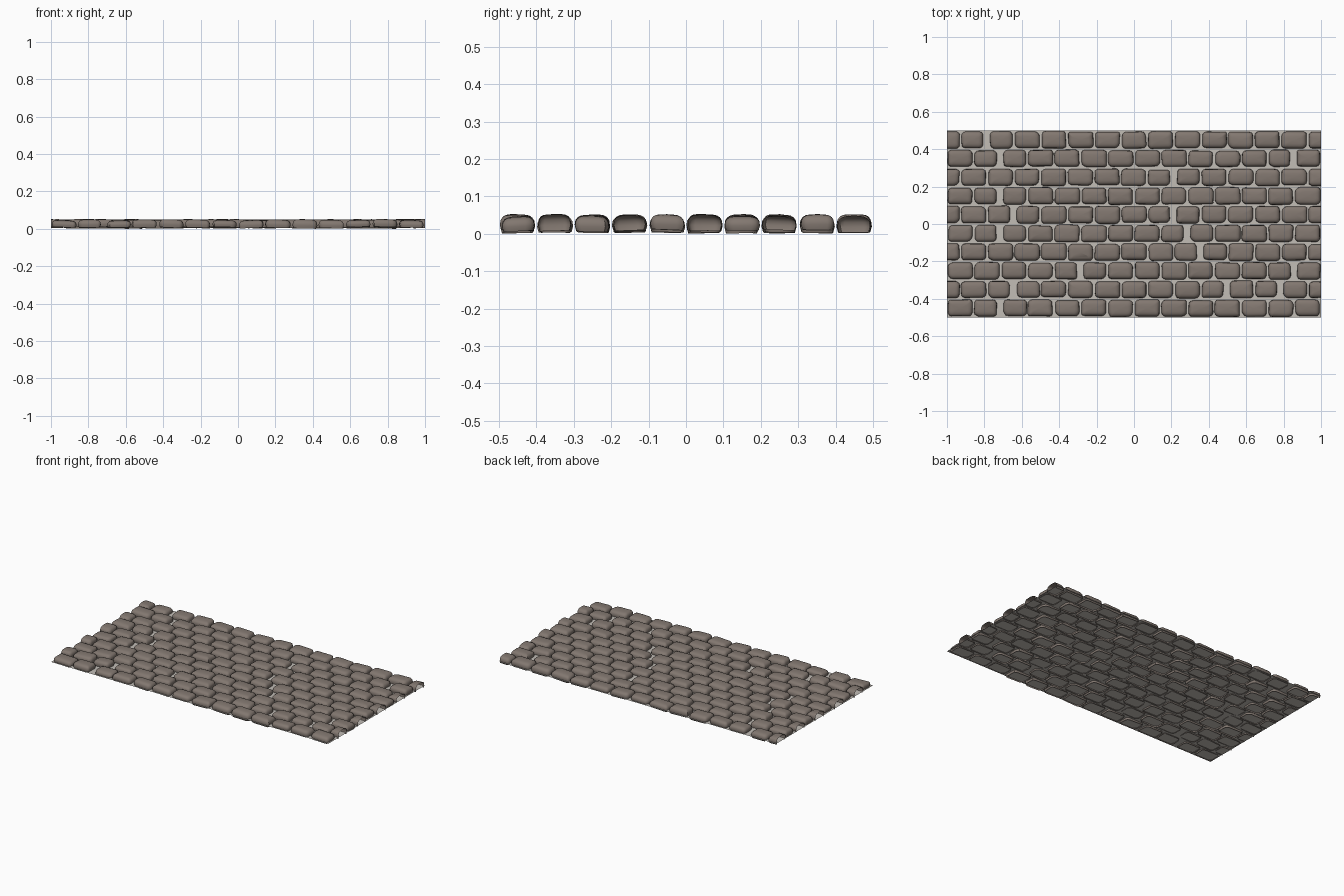
import bpy, bmesh, math, random
from mathutils import Vector

if "Cube" in bpy.data.objects:
    bpy.data.objects.remove(bpy.data.objects["Cube"])

random.seed(7)
PITCH_X, PITCH_Y = 2 / 14, 0.1
MORTAR_Z = 0.015
RINGS = [(0.0, 0.004), (0.35, 0.0), (0.66, 0.002), (0.84, 0.007),
         (0.95, 0.015), (1.0, 0.025)]          # height fraction, inset
# wider joints in each row, given by the joint's x position
GAPS = {0: [-0.786], 1: [-0.714, 0.857], 2: [0.214], 3: [-0.714], 4: [-0.643, 0.214],
        5: [-0.714, 0.286], 6: [0.357], 7: [-0.286, 0.857], 8: [-0.643, 0.5, 0.786],
        9: [-0.714]}


def material(name, rgb):
    m = bpy.data.materials.new(name)
    m.diffuse_color = (*rgb, 1)
    m.use_nodes = True
    m.node_tree.nodes["Principled BSDF"].inputs["Base Color"].default_value = m.diffuse_color
    return m


stone_mat = material("brown grey stone", (0.225, 0.187, 0.163))
mortar_mat = material("pale mortar", (0.54, 0.51, 0.47))


def finish(bm, name, mat):
    me = bpy.data.meshes.new(name)
    bm.to_mesh(me)
    bm.free()
    me.materials.append(mat)
    ob = bpy.data.objects.new(name, me)
    bpy.context.collection.objects.link(ob)
    return ob


def outline(hx, hy, corners, inset):
    """Rounded rectangle with an individual radius at each corner."""
    pts = []
    for q, (sx, sy) in enumerate([(1, 1), (-1, 1), (-1, -1), (1, -1)]):
        r = corners[q]
        for i in range(4):
            a = math.radians(90 * q + 30 * i)
            ri = max(r - inset * 0.4, 0.008)
            pts.append((sx * (hx - inset - ri) + ri * math.cos(a),
                        sy * (hy - inset - ri) + ri * math.sin(a)))
    return pts


def add_stone(bm, left, right, y):
    """Hollow cobble, open underneath, with a softly domed top."""
    cx, hx = (left + right) / 2, (right - left) / 2
    hy = random.uniform(0.0425, 0.0465)
    y += random.uniform(-0.002, 0.002)
    base, top = random.uniform(0.003, 0.011), random.uniform(0.044, 0.051)
    corners = [random.uniform(0.014, 0.027) for _ in range(4)]
    tilt_x, tilt_y = random.uniform(-0.04, 0.04), random.uniform(-0.05, 0.05)
    skew = random.uniform(-0.04, 0.04)
    wobble = [random.uniform(-0.0015, 0.0015) for _ in range(16)]
    rings = []
    for f, inset in RINGS:
        ring = []
        for (px, py), w in zip(outline(hx, hy, corners, inset), wobble):
            px += w + skew * py
            py += w * 0.6
            z = base + (top - base) * f + tilt_x * px + tilt_y * py
            ring.append(bm.verts.new((cx + px, y + py, max(z, 0))))
        rings.append(ring)
    for a, b in zip(rings, rings[1:]):
        for i in range(16):
            j = (i + 1) % 16
            bm.faces.new((a[i], a[j], b[j], b[i]))
    centre = sum((v.co for v in rings[-1]), Vector()) / 16
    c = bm.verts.new(centre + Vector((0, 0, 0.0015)))
    for i in range(16):
        bm.faces.new((rings[-1][i], rings[-1][(i + 1) % 16], c))


# Courses of cobbles in running bond, trimmed to the slab outline
for row in range(10):
    bm = bmesh.new()
    y = 0.45 - row * PITCH_Y
    halves = row % 2 == 0
    start = -1 - (PITCH_X / 2 if halves else 0)
    for k in range(15 if halves else 14):
        x0, x1 = start + k * PITCH_X, start + (k + 1) * PITCH_X
        left = x0 + random.uniform(0.003, 0.008)
        right = x1 - random.uniform(0.003, 0.008)
        for g in GAPS[row]:
            if abs(g - x0) < 0.02:
                left += 0.010
            if abs(g - x1) < 0.02:
                right -= 0.016
        add_stone(bm, left, right, y)
    for co, no in [((1, 0, 0), (1, 0, 0)), ((-1, 0, 0), (-1, 0, 0)),
                   ((0, 0.5, 0), (0, 1, 0)), ((0, -0.5, 0), (0, -1, 0))]:
        bmesh.ops.bisect_plane(bm, geom=bm.verts[:] + bm.edges[:] + bm.faces[:],
                               plane_co=co, plane_no=no, clear_outer=True)
    ob = finish(bm, f"cobble_row_{row + 1}", stone_mat)
    bpy.ops.object.select_all(action='DESELECT')
    ob.select_set(True)
    bpy.context.view_layer.objects.active = ob
    bpy.ops.object.shade_smooth_by_angle(angle=math.radians(40))

# Mortar sheet between the stones
bm = bmesh.new()
bm.faces.new([bm.verts.new((x, y, MORTAR_Z))
              for x, y in [(-1, -0.5), (1, -0.5), (1, 0.5), (-1, 0.5)]])
finish(bm, "mortar_bed", mortar_mat)
